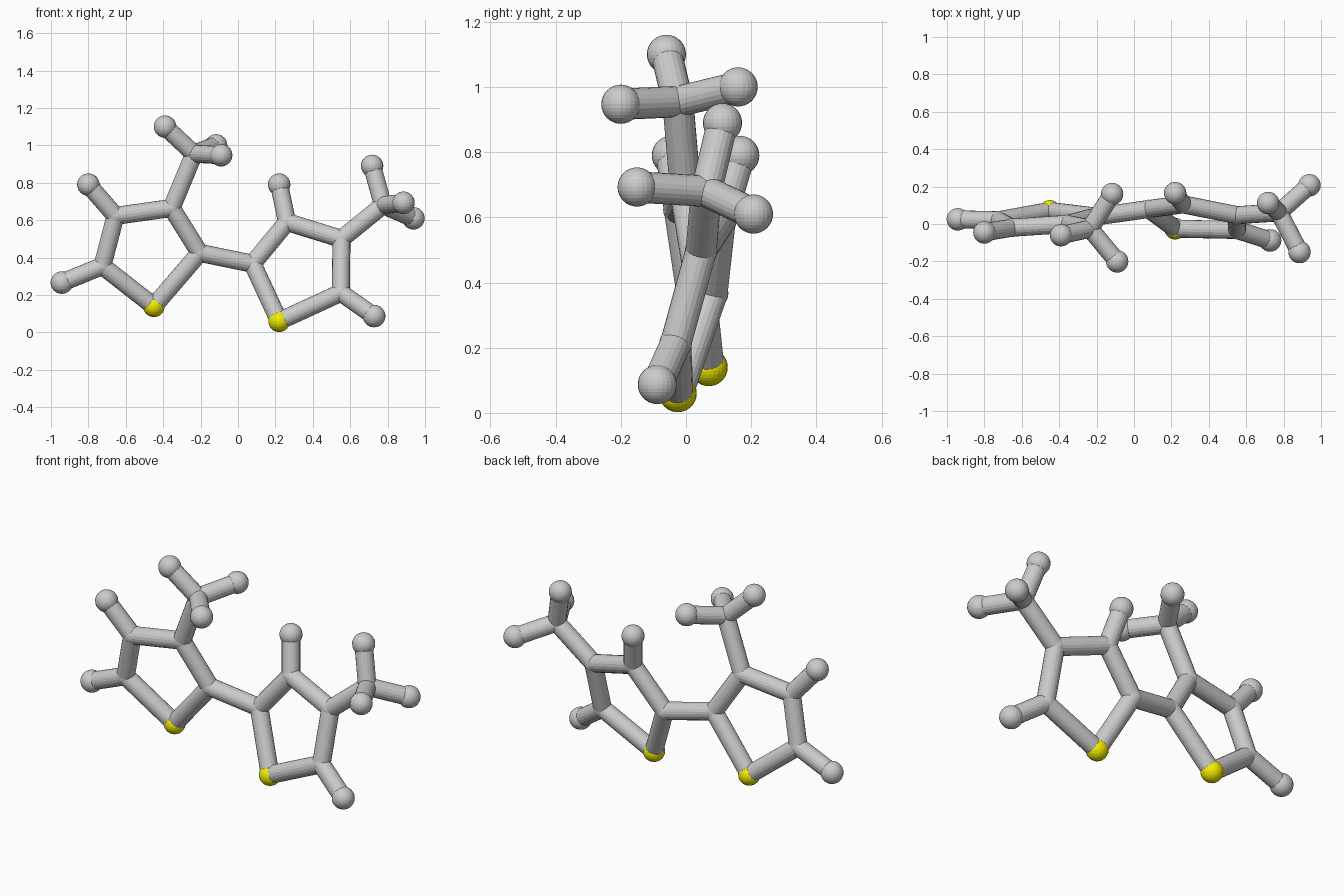
import bpy
from mathutils import Vector

if "Cube" in bpy.data.objects:
    bpy.data.objects.remove(bpy.data.objects["Cube"])

BALL = 0.06      # end balls
JOINT = 0.05     # rounded joints where rods meet
ROD = 0.048

# Joint centres: left ring and right ring (ring order starts at the yellow ball)
nodes = {
    "left_yellow": (-0.45, 0.07, 0.14),
    "left_inner": (-0.205, 0.04, 0.425),
    "left_top": (-0.355, 0.0, 0.665),
    "left_outer": (-0.655, -0.02, 0.623),
    "left_side": (-0.725, 0.02, 0.355),
    "left_branch": (-0.235, -0.025, 0.955),
    "right_yellow": (0.22, -0.025, 0.06),
    "right_inner": (0.078, 0.08, 0.367),
    "right_top": (0.262, 0.105, 0.59),
    "right_outer": (0.553, 0.047, 0.50),
    "right_side": (0.55, -0.032, 0.212),
    "right_branch": (0.775, 0.062, 0.68),
}

# End balls: parent joint and centre
ends = [
    ("left_side", (-0.942, 0.025, 0.266)),
    ("left_outer", (-0.80, -0.045, 0.79)),
    ("left_branch", (-0.39, -0.06, 1.10)),
    ("left_branch", (-0.117, 0.16, 1.0)),
    ("left_branch", (-0.09, -0.20, 0.947)),
    ("right_top", (0.22, 0.165, 0.79)),
    ("right_side", (0.728, -0.088, 0.087)),
    ("right_branch", (0.717, 0.112, 0.89)),
    ("right_branch", (0.885, -0.15, 0.693)),
    ("right_branch", (0.938, 0.207, 0.61)),
]

yellow = bpy.data.materials.new("yellow")
yellow.diffuse_color = (0.9, 0.85, 0.0, 1)
yellow.use_nodes = True
yellow.node_tree.nodes["Principled BSDF"].inputs["Base Color"].default_value = yellow.diffuse_color


def ball(name, centre, radius):
    bpy.ops.mesh.primitive_uv_sphere_add(segments=24, ring_count=16,
                                         radius=radius, location=centre)
    bpy.context.object.name = name
    return bpy.context.object


def rod(name, a, b):
    a, b = Vector(a), Vector(b)
    d = b - a
    bpy.ops.mesh.primitive_cylinder_add(
        vertices=20, radius=ROD, depth=d.length, location=(a + b) / 2,
        rotation=d.to_track_quat('Z', 'Y').to_euler())
    bpy.context.object.name = name


# Joints and yellow balls
for name, p in nodes.items():
    if "yellow" in name:
        ball(name + "_ball", p, BALL - 0.002).data.materials.append(yellow)
    else:
        ball(name + "_joint", p, JOINT)

# Five-sided rings and their branch rods
ring = ["yellow", "inner", "top", "outer", "side"]
for side, stem in (("left", "top"), ("right", "outer")):
    for i, n in enumerate(ring):
        m = ring[(i + 1) % 5]
        rod(f"{side}_{n}_{m}_rod", nodes[f"{side}_{n}"], nodes[f"{side}_{m}"])
    rod(f"{side}_branch_rod", nodes[f"{side}_{stem}"], nodes[f"{side}_branch"])

# Rod linking the two rings
rod("link_rod", nodes["left_inner"], nodes["right_inner"])

# End balls on their rods
for parent, p in ends:
    rod(parent + "_end_rod", nodes[parent], p)
    ball(parent + "_end_ball", p, BALL)
